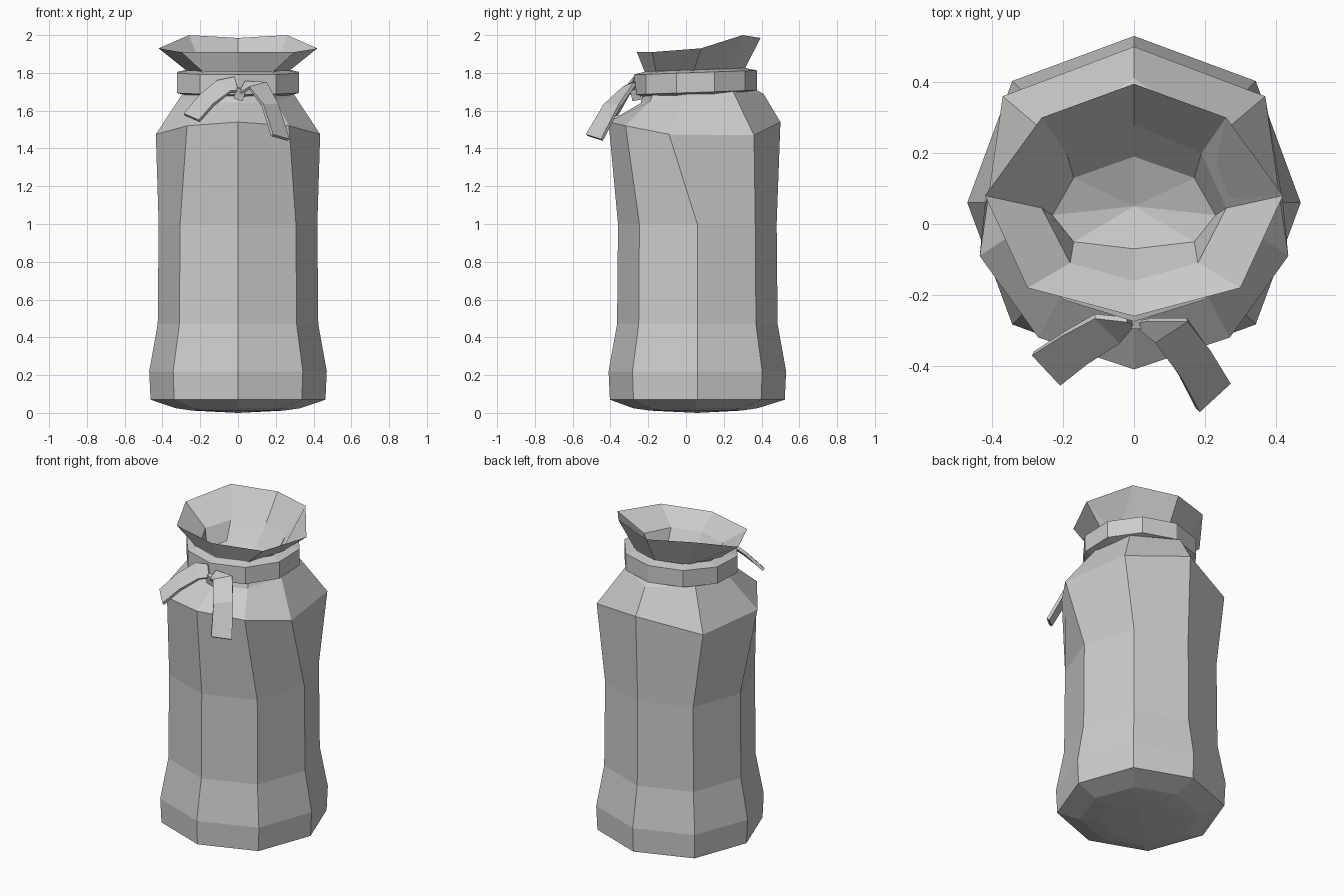
import bpy, bmesh, math

if "Cube" in bpy.data.objects:
    bpy.data.objects.remove(bpy.data.objects["Cube"])


def finish(name, verts, faces):
    me = bpy.data.meshes.new(name)
    me.from_pydata(verts, [], faces)
    bm = bmesh.new()
    bm.from_mesh(me)
    bmesh.ops.recalc_face_normals(bm, faces=bm.faces)
    bm.to_mesh(me)
    bm.free()
    ob = bpy.data.objects.new(name, me)
    bpy.context.collection.objects.link(ob)
    return ob


def mirror_ring(half):
    """Five points, front to back on the right side -> eight-point loop."""
    return half + [(-x, y, z) for x, y, z in half[3:0:-1]]


def even_ring(r, z, cy, diag=0.73):
    d = r * diag
    return mirror_ring([(0, cy - r, z), (d, cy - d, z), (r, cy, z),
                        (d, cy + d, z), (0, cy + r, z)])


def bridge(rings, closed=False):
    n = len(rings[0])
    faces = []
    count = len(rings)
    for i in range(count if closed else count - 1):
        a, b = i * n, (i + 1) % count * n
        faces += [(a + j, a + (j + 1) % n, b + (j + 1) % n, b + j) for j in range(n)]
    return [v for r in rings for v in r], faces


# Sack: rounded base, waist, shoulders, tied neck, flared mouth and throat
rings = [even_ring(0.24, 0.012, 0.05), even_ring(0.33, 0.025, 0.05),
         even_ring(0.463, 0.07, 0.06), even_ring(0.47, 0.22, 0.06),
         even_ring(0.425, 0.47, 0.06), even_ring(0.42, 1.0, 0.06)]
rings += [mirror_ring(h) for h in (
    # shoulder edge
    [(0, -.41, 1.54), (.27, -.32, 1.52), (.435, -.09, 1.475), (.37, .36, 1.47), (0, .50, 1.54)],
    # upper shoulder
    [(0, -.24, 1.64), (.20, -.19, 1.65), (.30, .00, 1.68), (.24, .25, 1.70), (0, .41, 1.69)],
    # neck
    [(0, -.22, 1.72), (.19, -.16, 1.72), (.27, .04, 1.73), (.19, .24, 1.74), (0, .31, 1.74)],
    [(0, -.22, 1.81), (.19, -.16, 1.81), (.27, .04, 1.81), (.19, .24, 1.82), (0, .31, 1.82)],
    # flared rim
    [(0, -.26, 1.91), (.30, -.18, 1.91), (.42, .08, 1.93), (.26, .30, 2.0), (0, .395, 1.985)],
    # throat
    [(0, -.16, 1.82), (.18, -.11, 1.82), (.26, .045, 1.82), (.19, .20, 1.83), (0, .28, 1.83)],
    [(0, -.07, 1.70), (.17, -.05, 1.70), (.23, .025, 1.71), (.17, .13, 1.73), (0, .19, 1.73)],
)]
verts, faces = bridge(rings)
n, last = len(verts), len(verts) - 8
verts += [(0, 0.06, 0.0), (0, 0.05, 1.67)]
for j in range(8):
    k = (j + 1) % 8
    faces += [(k, j, n), (last + j, last + k, n + 1)]
finish("sack", verts, faces)


# Cord wrapped around the neck
def band_ring(rx, ry, z):
    pts = []
    for i in range(10):
        a = 2 * math.pi * (i + 0.5) / 10
        y = 0.05 + ry * math.sin(a)
        pts.append((rx * math.cos(a) / math.cos(math.pi / 10) * 0.98, y, z + 0.035 * y))
    return pts


v, f = bridge([band_ring(.33, .325, 1.695), band_ring(.33, .325, 1.80),
               band_ring(.265, .265, 1.815), band_ring(.265, .265, 1.68)], True)
finish("neck_band", v, f)


# Hanging ribbon tails: strips given as pairs of edge points
def ribbon(name, pairs):
    v = [p for pair in pairs for p in pair]
    f = [(2 * i, 2 * i + 1, 2 * i + 3, 2 * i + 2) for i in range(len(pairs) - 1)]
    ob = finish(name, v, f)
    mod = ob.modifiers.new("thickness", 'SOLIDIFY')
    mod.thickness = 0.018
    mod.offset = 0


ribbon("ribbon_tail_left", [
    ((-.02, -.27, 1.775), (.00, -.28, 1.70)),
    ((-.11, -.26, 1.755), (-.04, -.33, 1.70)),
    ((-.20, -.31, 1.68), (-.13, -.39, 1.63)),
    ((-.285, -.365, 1.58), (-.205, -.45, 1.545))])
ribbon("ribbon_tail_right", [
    ((.00, -.28, 1.68), (.04, -.27, 1.75)),
    ((.06, -.33, 1.72), (.15, -.27, 1.745)),
    ((.13, -.43, 1.63), (.21, -.35, 1.63)),
    ((.18, -.525, 1.47), (.267, -.445, 1.445))])

# Small knot where the tails meet
bpy.ops.mesh.primitive_cube_add(size=1, location=(0.01, -.265, 1.69))
knot = bpy.context.object
knot.name = "ribbon_knot"
knot.scale = (0.05, 0.05, 0.06)
knot.rotation_euler = (0.2, 0.3, 0)
